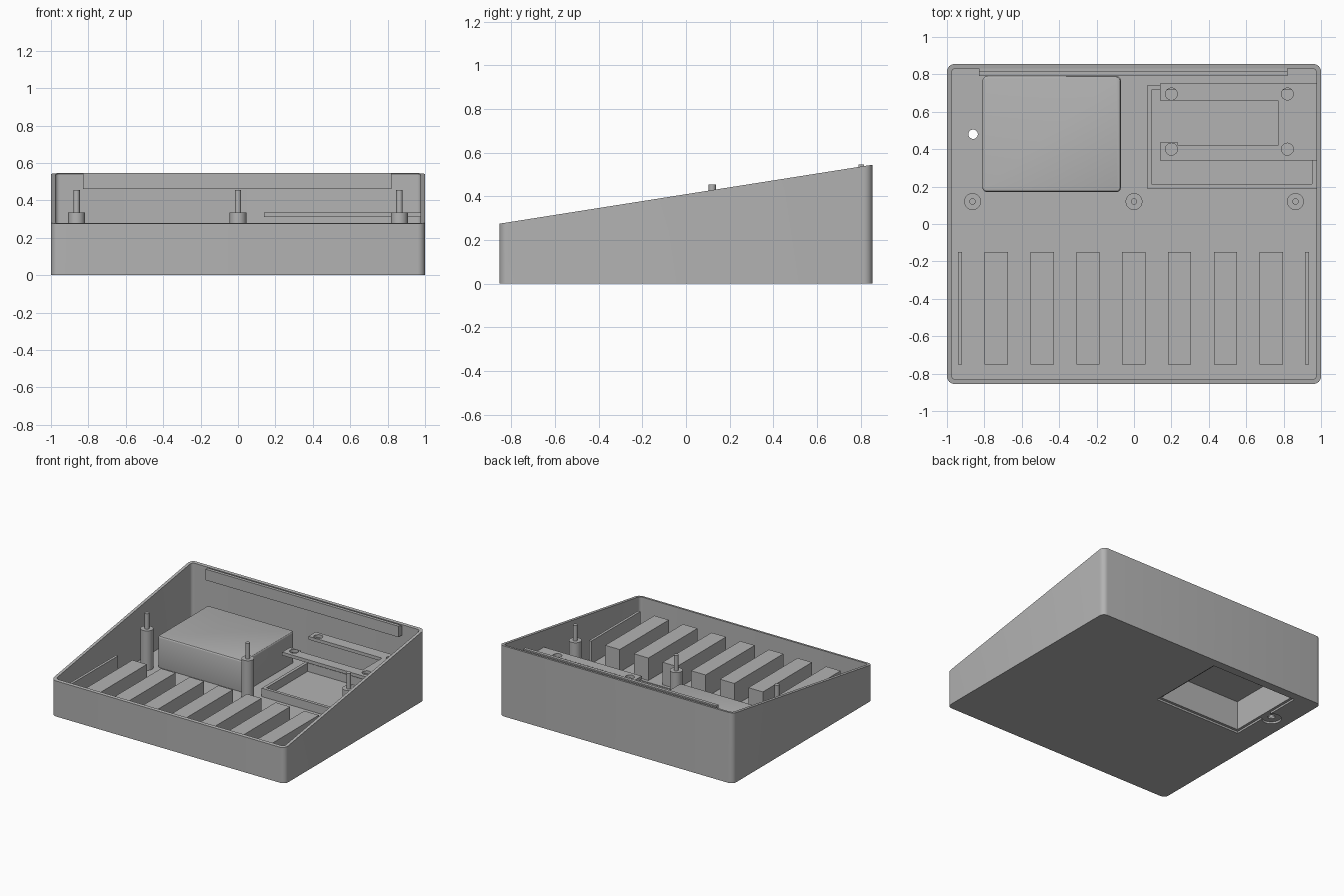
import bpy, bmesh, math

old = bpy.data.objects.get("Cube")
if old:
    bpy.data.objects.remove(old, do_unlink=True)

grey = bpy.data.materials.new("mid_grey")
grey.use_nodes = True
COLOUR = (0.45, 0.45, 0.45, 1)
grey.diffuse_color = COLOUR
grey.node_tree.nodes["Principled BSDF"].inputs["Base Color"].default_value = COLOUR

FLOOR = 0.03


def slope(y):
    """Height of the slanted rim at depth y."""
    return 0.41 + 0.158 * y


def prism(name, outline, z0, z1):
    """Extrude an outline; z1 may be a height or a function of y."""
    top = z1 if callable(z1) else (lambda y: z1)
    bm = bmesh.new()
    low = [bm.verts.new((x, y, z0)) for x, y in outline]
    high = [bm.verts.new((x, y, top(y))) for x, y in outline]
    bm.faces.new(low[::-1])
    bm.faces.new(high)
    n = len(outline)
    for i in range(n):
        j = (i + 1) % n
        bm.faces.new((low[i], low[j], high[j], high[i]))
    bmesh.ops.recalc_face_normals(bm, faces=bm.faces)
    mesh = bpy.data.meshes.new(name)
    bm.to_mesh(mesh)
    bm.free()
    mesh.materials.append(grey)
    obj = bpy.data.objects.new(name, mesh)
    bpy.context.collection.objects.link(obj)
    return obj


def rounded(x0, x1, y0, y1, r, steps=6):
    pts = []
    corners = ((x1 - r, y1 - r), (x0 + r, y1 - r), (x0 + r, y0 + r), (x1 - r, y0 + r))
    for k, (cx, cy) in enumerate(corners):
        for s in range(steps + 1):
            a = math.pi / 2 * (k + s / steps)
            pts.append((cx + r * math.cos(a), cy + r * math.sin(a)))
    return pts


def circle(cx, cy, r, n=32):
    return [(cx + r * math.cos(2 * math.pi * i / n), cy + r * math.sin(2 * math.pi * i / n))
            for i in range(n)]


def box(name, x0, x1, y0, y1, z0, z1):
    return prism(name, [(x0, y0), (x1, y0), (x1, y1), (x0, y1)], z0, z1)


def apply(obj, mod):
    bpy.context.view_layer.objects.active = obj
    bpy.ops.object.modifier_apply(modifier=mod.name)


def carve(obj, cutter):
    cutter.hide_render = True
    mod = obj.modifiers.new("cut", "BOOLEAN")
    mod.operation = "DIFFERENCE"
    mod.solver = "EXACT"
    mod.object = cutter
    apply(obj, mod)
    bpy.data.objects.remove(cutter, do_unlink=True)


def smooth(obj):
    bpy.ops.object.select_all(action="DESELECT")
    obj.select_set(True)
    bpy.context.view_layer.objects.active = obj
    bpy.ops.object.shade_smooth_by_angle(angle=math.radians(30))


def cavity():
    return box("cavity_cutter", -0.79, -0.09, 0.19, 0.77, -0.1, 0.24)


# Wedge-shaped open case
case = prism("case", rounded(-1, 1, -0.855, 0.855, 0.04), 0, slope)
carve(case, prism("inside_cutter", rounded(-0.977, 0.977, -0.832, 0.832, 0.025), FLOOR, 1))

# Battery opening, cover ledge and screw tab in the underside
carve(case, box("ledge_cutter", -0.81, -0.07, 0.17, 0.79, -0.1, 0.015))
carve(case, prism("tab_cutter", circle(-0.86, 0.48, 0.07), -0.1, 0.0151))
carve(case, prism("screw_cutter", circle(-0.86, 0.48, 0.025), -0.1, 0.1))
carve(case, cavity())
smooth(case)

# Hollow battery housing with softened upper edges
housing = prism("battery_housing", rounded(-0.81, -0.07, 0.17, 0.79, 0.025), 0.02, 0.272)
bevel = housing.modifiers.new("soft_top", "BEVEL")
bevel.width = 0.012
bevel.segments = 3
bevel.limit_method = "ANGLE"
bevel.angle_limit = math.radians(60)
apply(housing, bevel)
carve(housing, cavity())
smooth(housing)

# Lid posts with locating pins
for i, x in enumerate((-0.863, 0, 0.863)):
    smooth(prism(f"lid_post_{i + 1}", circle(x, 0.12, 0.045), 0.02, 0.335))
    smooth(prism(f"lid_pin_{i + 1}", circle(x, 0.12, 0.017, 20), 0.33, 0.455))

# Key bed: base plate, thin end walls and seven supports
smooth(prism("key_bed_base", rounded(-0.94, 0.935, -0.77, -0.125, 0.05), 0.02, FLOOR + 0.006))
PITCH = 0.245
for i in range(7):
    x = -0.798 + PITCH * i
    box(f"key_support_{i + 1}", x, x + 0.124, -0.75, -0.15, 0.02, 0.21)
box("key_end_wall_right", -0.94, -0.92, -0.75, -0.15, 0.02, 0.21)
box("key_end_wall_left", 0.915, 0.935, -0.75, -0.15, 0.02, 0.21)

# Low tray walls under the circuit bracket
T = 0.024
box("tray_front_wall", 0.07, 0.98, 0.19, 0.19 + T, 0.02, 0.095)
box("tray_side_wall", 0.07, 0.07 + T, 0.19 + T, 0.74, 0.02, 0.095)
box("tray_back_wall", 0.07 + T, 0.98, 0.74 - T, 0.74, 0.02, 0.095)
box("tray_end_wall", 0.953, 0.98, 0.19 + T, 0.74 - T, 0.02, 0.095)

# C-shaped circuit bracket with four screw holes
bracket = prism("circuit_bracket", [
    (0.14, 0.34), (0.98, 0.34), (0.98, 0.75), (0.14, 0.75), (0.14, 0.66),
    (0.77, 0.66), (0.77, 0.42), (0.235, 0.42), (0.235, 0.435), (0.14, 0.435)], 0.31, 0.335)
for x in (0.2, 0.82):
    for y in (0.4, 0.695):
        carve(bracket, prism("hole_cutter", circle(x, y, 0.032), 0.2, 0.5))
smooth(bracket)

# Lid catch along the back wall
box("lid_catch", -0.83, 0.82, 0.79, 0.815, 0.46, 0.545)
box("lid_catch_support", -0.83, 0.82, 0.815, 0.84, 0.46, 0.535)
